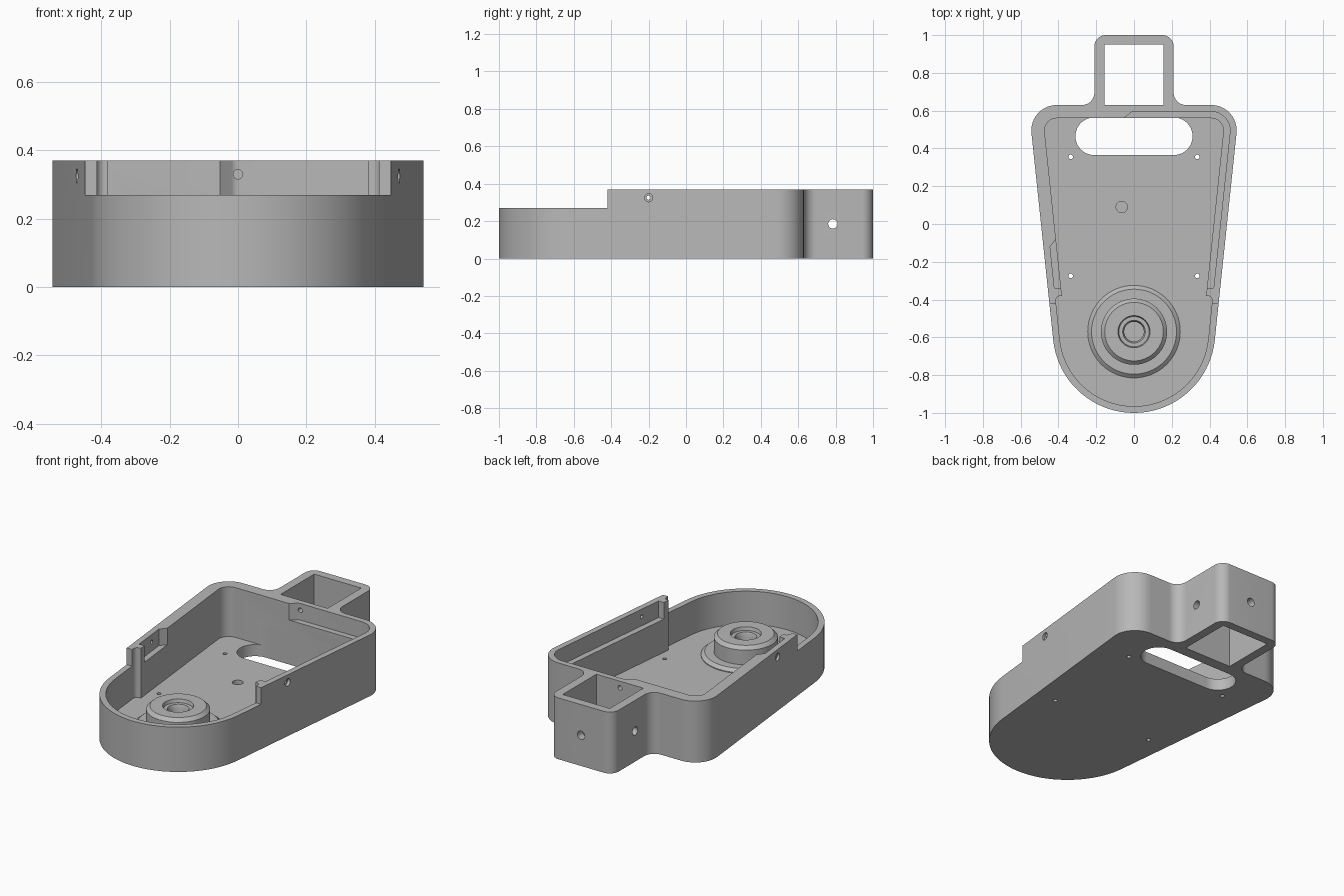
import bpy, bmesh, math
from mathutils import Vector, Matrix

if "Cube" in bpy.data.objects:
    bpy.data.objects.remove(bpy.data.objects["Cube"])

TAPER = math.radians(6)      # lean of the side walls
ROUND, ROUND_Y = 0.43, -0.57  # nose radius and centre
BACK, TOP, FLOOR, LEDGE = 0.63, 0.37, 0.07, 0.27
THIN, THICK = 0.035, 0.07

grey = bpy.data.materials.new("plain grey")
grey.use_nodes = True
grey.diffuse_color = (0.48, 0.48, 0.48, 1)
grey.node_tree.nodes["Principled BSDF"].inputs["Base Color"].default_value = grey.diffuse_color


def side_x(y, d=0):
    """Half width at y, moved inward by d."""
    return (ROUND - d) / math.cos(TAPER) + (y - ROUND_Y) * math.tan(TAPER)


def rounded(corners, steps=12):
    """Turn (x, y, radius) corners into a loop of points."""
    out = []
    for i, (x, y, r) in enumerate(corners):
        p = Vector((x, y))
        if r == 0:
            out.append(p)
            continue
        u = (Vector(corners[i - 1][:2]) - p).normalized()
        v = (Vector(corners[(i + 1) % len(corners)][:2]) - p).normalized()
        half = u.angle(v) / 2
        c = p + (u + v).normalized() * r / math.sin(half)
        a = p + u * r / math.tan(half) - c
        b = p + v * r / math.tan(half) - c
        turn = math.atan2(a.x * b.y - a.y * b.x, a.dot(b))
        for k in range(steps + 1):
            out.append(c + Matrix.Rotation(turn * k / steps, 2) @ a)
    return out


def nose_loop(d, back_corners):
    """Round nose followed by mirrored corners, listed front to back."""
    n = 40
    arc = []
    for k in range(n + 1):
        t = math.pi + TAPER + (math.pi - 2 * TAPER) * k / n
        # sweep between the two points where the sides leave the nose
        arc.append(((ROUND - d) * math.cos(t), ROUND_Y + (ROUND - d) * math.sin(t), 0))
    left = [(-x, y, r) for x, y, r in reversed(back_corners)]
    return rounded(arc + back_corners + left)


def finish(bm, name):
    bmesh.ops.remove_doubles(bm, verts=bm.verts, dist=1e-5)
    bmesh.ops.recalc_face_normals(bm, faces=bm.faces)
    mesh = bpy.data.meshes.new(name)
    bm.to_mesh(mesh)
    bm.free()
    mesh.materials.append(grey)
    ob = bpy.data.objects.new(name, mesh)
    bpy.context.collection.objects.link(ob)
    return ob


def prism(name, loop, z0, z1):
    bm = bmesh.new()
    face = bm.faces.new([bm.verts.new((p[0], p[1], z0)) for p in loop])
    new = bmesh.ops.extrude_face_region(bm, geom=[face])["geom"]
    bmesh.ops.translate(bm, vec=(0, 0, z1 - z0),
                        verts=[v for v in new if isinstance(v, bmesh.types.BMVert)])
    return finish(bm, name)


def rod(name, start, end, r):
    a, b = Vector(start), Vector(end)
    bm = bmesh.new()
    turn = (b - a).to_track_quat('Z', 'Y').to_matrix().to_4x4()
    bmesh.ops.create_cone(bm, cap_ends=True, segments=24, radius1=r, radius2=r,
                          depth=(b - a).length, matrix=Matrix.Translation((a + b) / 2) @ turn)
    return finish(bm, name)


def box_loop(x0, x1, y0, y1, r=0):
    return rounded([(x0, y0, r), (x1, y0, r), (x1, y1, r), (x0, y1, r)])


def cut(body, cutter):
    cutter.hide_render = True
    mod = body.modifiers.new("cut", 'BOOLEAN')
    mod.operation, mod.solver, mod.object = 'DIFFERENCE', 'EXACT', cutter
    bpy.context.view_layer.objects.active = body
    bpy.ops.object.modifier_apply(modifier=mod.name)
    bpy.data.objects.remove(cutter)


def smooth(ob):
    bpy.ops.object.select_all(action='DESELECT')
    ob.select_set(True)
    bpy.context.view_layer.objects.active = ob
    bpy.ops.object.shade_smooth_by_angle(angle=math.radians(30))


# Housing body with the square neck at the back
housing = prism("housing", nose_loop(0, [
    (side_x(BACK), BACK, 0.135), (0.21, BACK, 0.065), (0.21, 1.0, 0.06)]), 0, TOP)

# Main cavity, and the wider cavity in the nose
inner_back = BACK - THICK
cut(housing, prism("cavity", nose_loop(THICK, [
    (side_x(inner_back, THICK), inner_back, 0.065)]), FLOOR, 1))
cut(housing, prism("nose_cavity", nose_loop(THIN, [
    (side_x(-0.38, THIN), -0.38, 0.025)]), FLOOR, 1))

# Lowered rim around the nose
cut(housing, prism("nose_step", box_loop(-1, 1, -2, -0.42), LEDGE, 1))

# Ledge along the right wall and half of the back wall
ledge_back = BACK - THIN
cut(housing, prism("long_ledge", rounded([
    (0.3, -0.34, 0), (side_x(-0.34, THIN), -0.34, 0),
    (side_x(ledge_back, THIN), ledge_back, 0.1), (-0.01, ledge_back, 0.03),
    (-0.065, 0.55, 0), (0.2, 0.3, 0)]), LEDGE, 1))

# Short ledge in the opposite wall
cut(housing, prism("short_ledge", rounded([
    (-0.3, -0.34, 0), (-0.3, -0.07, 0), (-side_x(-0.08, THICK), -0.08, 0),
    (-side_x(-0.12, THIN), -0.12, 0), (-side_x(-0.34, THIN), -0.34, 0)]), LEDGE, 1))

# Square opening through the neck and long slot through the floor
cut(housing, prism("neck_opening", box_loop(-0.157, 0.157, BACK, 0.95), -1, 1))
cut(housing, prism("floor_slot", box_loop(-0.31, 0.31, 0.365, 0.564, 0.099), -1, 0.2))

# Screw holes and the shallow dimple in the floor
for x in (-0.335, 0.335):
    for y in (-0.275, 0.355):
        cut(housing, rod("screw_hole", (x, y, -0.1), (x, y, 0.2), 0.012))
cut(housing, rod("dimple", (-0.065, 0.09, 0.045), (-0.065, 0.09, 0.2), 0.03))

# Cross holes in the neck, back wall and side walls
cut(housing, rod("neck_cross_hole", (-0.3, 0.785, 0.185), (0.3, 0.785, 0.185), 0.025))
cut(housing, rod("neck_back_hole", (0, 0.9, 0.185), (0, 1.1, 0.185), 0.025))
cut(housing, rod("wire_hole", (0, 0.5, 0.33), (0, 0.7, 0.33), 0.014))
cut(housing, rod("side_hole", (-0.6, -0.2, 0.325), (0.6, -0.2, 0.325), 0.011))
for s in (-1, 1):
    cut(housing, rod("side_counterbore", (s * 0.455, -0.2, 0.325), (s * 0.6, -0.2, 0.325), 0.022))
smooth(housing)

# Turned bearing boss on the floor of the nose
outline = [(0, 0.06), (0.245, 0.06), (0.245, 0.075), (0.225, 0.092), (0.175, 0.092),
           (0.175, 0.18), (0.155, 0.2), (0.085, 0.2), (0.08, 0.18), (0.06, 0.18),
           (0.052, 0.16), (0.052, 0.075), (0, 0.075)]
bm = bmesh.new()
ring = [bm.verts.new((r, ROUND_Y, z)) for r, z in outline]
edges = [bm.edges.new(pair) for pair in zip(ring, ring[1:])]
bmesh.ops.spin(bm, geom=ring + edges, cent=(0, ROUND_Y, 0), axis=(0, 0, 1),
               angle=math.tau, steps=64, use_merge=False)
smooth(finish(bm, "bearing_boss"))
